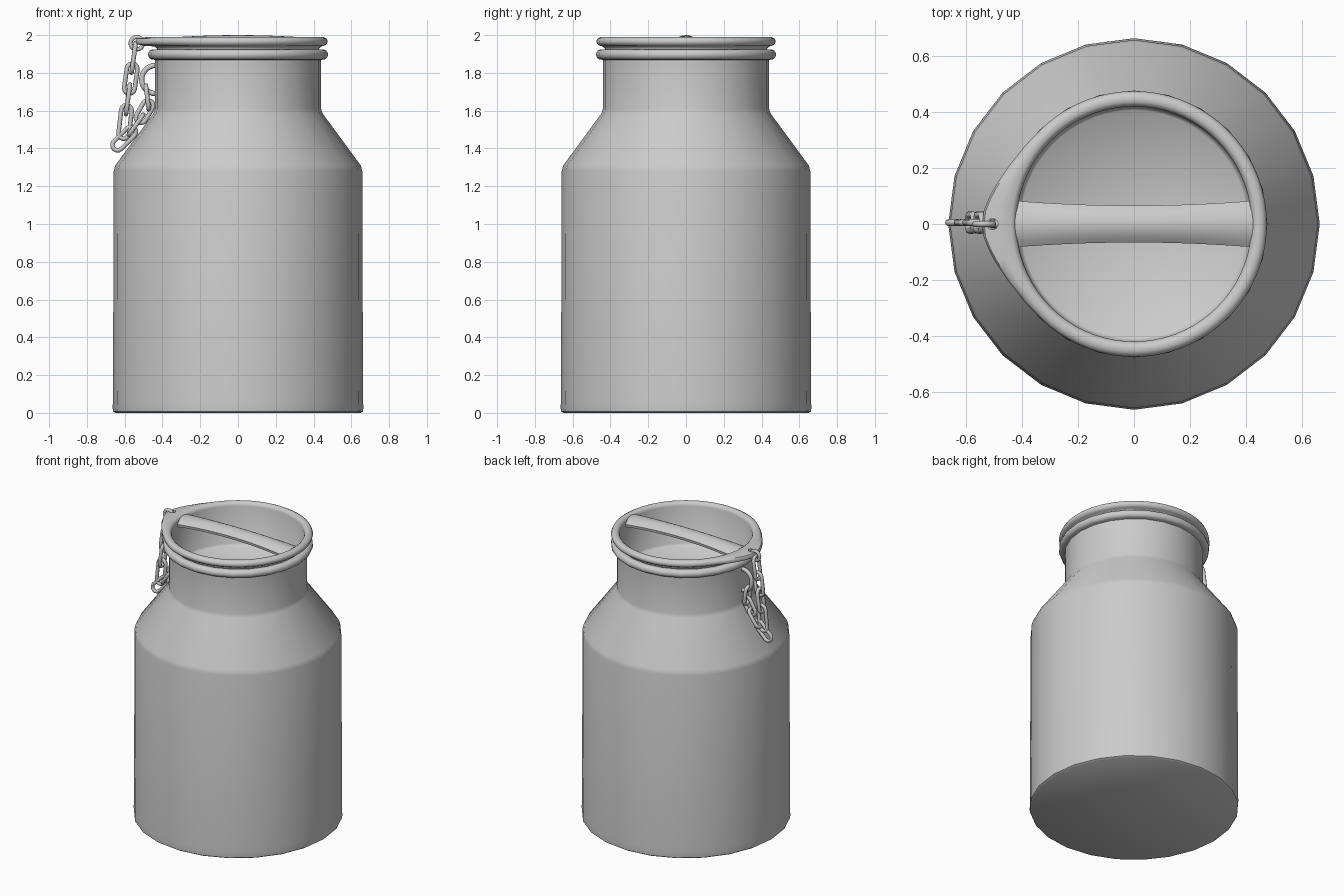
import bpy, bmesh, math
from mathutils import Vector

if "Cube" in bpy.data.objects:
    bpy.data.objects.remove(bpy.data.objects["Cube"])


def finish(name, bm, angle=40):
    bmesh.ops.remove_doubles(bm, verts=bm.verts, dist=1e-5)
    bmesh.ops.recalc_face_normals(bm, faces=bm.faces)
    me = bpy.data.meshes.new(name)
    bm.to_mesh(me)
    bm.free()
    ob = bpy.data.objects.new(name, me)
    bpy.context.collection.objects.link(ob)
    smooth(ob, angle)
    return ob


def smooth(ob, angle=40):
    bpy.ops.object.select_all(action='DESELECT')
    bpy.context.view_layer.objects.active = ob
    ob.select_set(True)
    bpy.ops.object.shade_smooth_by_angle(angle=math.radians(angle))


def skin(bm, rings, close_rows, close_cols):
    # bridge a grid of points with quads
    grid = [[bm.verts.new(p) for p in r] for r in rings]
    n, m = len(grid), len(grid[0])
    for i in range(n if close_rows else n - 1):
        for j in range(m if close_cols else m - 1):
            a, b = grid[i], grid[(i + 1) % n]
            k = (j + 1) % m
            bm.faces.new((a[j], a[k], b[k], b[j]))
    return grid


def lathe(name, profile, sides, angle=40, extra=lambda a: 0):
    # profile points are (radius, z, share of the extra radius)
    bm = bmesh.new()
    rings = []
    for i in range(sides):
        a = 2 * math.pi * i / sides
        e = extra(a)
        rings.append([((r + e * k) * math.cos(a), (r + e * k) * math.sin(a), z)
                      for r, z, k in profile])
    skin(bm, rings, True, False)
    bmesh.ops.dissolve_degenerate(bm, edges=bm.edges, dist=1e-5)
    return finish(name, bm, angle)


def wire(name, pts, radius, cyclic=True):
    cu = bpy.data.curves.new(name, 'CURVE')
    cu.dimensions = '3D'
    cu.bevel_depth = radius
    cu.bevel_resolution = 2
    sp = cu.splines.new('POLY')
    sp.points.add(len(pts) - 1)
    for p, q in zip(sp.points, pts):
        p.co = (*q, 1)
    sp.use_cyclic_u = cyclic
    ob = bpy.data.objects.new(name, cu)
    bpy.context.collection.objects.link(ob)
    bpy.ops.object.select_all(action='DESELECT')
    bpy.context.view_layer.objects.active = ob
    ob.select_set(True)
    bpy.ops.object.convert(target='MESH')
    smooth(bpy.context.object, 60)


def link(name, p, q, flat):
    # stadium-shaped link; flat links lie in the xz plane
    p, q = Vector(p), Vector(q)
    d = (q - p).normalized()
    w = d.cross(Vector((0, 1, 0))) if flat else Vector((0, 1, 0))
    r, pts = 0.028, []
    for c, s in ((q, 1), (p, -1)):
        c = c - d * s * (r - 0.012)
        for i in range(7):
            t = math.pi * i / 6
            pts.append(c + s * r * (w * math.cos(t) + d * math.sin(t)))
    wire(name, pts, 0.012)


# can: base, body, shoulder, neck and rolled rim
can = [(0, 0), (0.65, 0), (0.662, 0.008), (0.664, 0.03), (0.662, 0.06),
       (0.658, 1.28), (0.65, 1.31), (0.448, 1.585), (0.44, 1.61), (0.44, 1.868)]
can += [(0.45 + 0.027 * math.cos(math.radians(t)), 1.897 + 0.027 * math.sin(math.radians(t)))
        for t in range(-100, 101, 25)]
can += [(0.432, 1.92), (0.43, 1.87)]
lathe("can_body", [(r, z, 0) for r, z in can], 24, 50)


# lid: deep cup with a rounded flange stretched into a chain tab on the left
def tab(a):
    off = abs(math.degrees(a) - 180)
    table = [(0, .068), (5, .064), (11, .05), (20, .027), (30, .009), (42, 0)]
    for (a0, r0), (a1, r1) in zip(table, table[1:]):
        if off <= a1:
            return r0 + (r1 - r0) * (off - a0) / (a1 - a0)
    return 0


lid = lathe("lid", [(0, 1.69, 0), (0.405, 1.69, 0), (0.418, 1.705, 0), (0.42, 1.965, 0),
                    (0.425, 1.98, 0), (0.437, 1.989, 0), (0.455, 1.989, .5), (0.468, 1.982, 1),
                    (0.475, 1.968, 1), (0.47, 1.952, 1), (0.455, 1.943, .6), (0.44, 1.94, 0),
                    (0.43, 1.93, 0), (0.428, 1.69, 0), (0.42, 1.68, 0), (0, 1.68, 0)], 72, 50, tab)

# hole in the tab
bpy.ops.mesh.primitive_cylinder_add(vertices=16, radius=0.02, depth=0.3, location=(-0.506, 0, 1.97))
cutter = bpy.context.object
cutter.name = "tab_hole_cutter"
cutter.hide_render = True
cutter.hide_viewport = True
cutter.display_type = 'WIRE'
mod = lid.modifiers.new("hole", 'BOOLEAN')
mod.operation = 'DIFFERENCE'
mod.object = cutter

# grip bar: arched strip across the cup, narrower and higher in the middle
bm = bmesh.new()
rings = []
for i in range(17):
    u = -1 + i / 8
    x, half, top = 0.425 * u, 0.066 + 0.017 * u * u, 2.0 - 0.018 * u * u
    ys = [-1 + j / 4 for j in range(9)]
    upper = [(x, y * half, top - 0.03 * y * y) for y in ys]
    lower = [(x, y * half * 0.96, top - 0.018 - 0.03 * y * y) for y in reversed(ys)]
    rings.append(upper + lower)
grid = skin(bm, rings, False, True)
bm.faces.new(grid[0])
bm.faces.new(grid[-1])
finish("lid_grip_bar", bm)

# chain eye on the neck
wire("neck_eye", [(-0.435 - 0.075 * math.sin(t), 0, 1.765 + 0.075 * math.cos(t))
                  for t in [math.pi * i / 14 for i in range(15)]], 0.014, False)

# ring through the tab, then links hanging down and back up to the eye
wire("tab_ring", [(-0.536 + 0.033 * math.cos(t), 0, 1.957 + 0.033 * math.sin(t))
                  for t in [math.pi * i / 9 for i in range(18)]], 0.011)
down = [(-.545, 1.935), (-.56, 1.825), (-.575, 1.715), (-.59, 1.605), (-.605, 1.475)]
up = [(-.64, 1.415), (-.565, 1.49), (-.515, 1.56), (-.475, 1.63), (-.485, 1.71)]
for side, path, first in (("down", down, 0), ("up", up, 1)):
    for i, (a, b) in enumerate(zip(path, path[1:])):
        # lengthen each link slightly so that neighbours interlock
        a, b = Vector((a[0], 0.005, a[1])), Vector((b[0], 0.005, b[1]))
        d = (b - a).normalized() * 0.012
        link(f"chain_link_{side}_{i}", a - d, b + d, (i + first) % 2 == 1)
